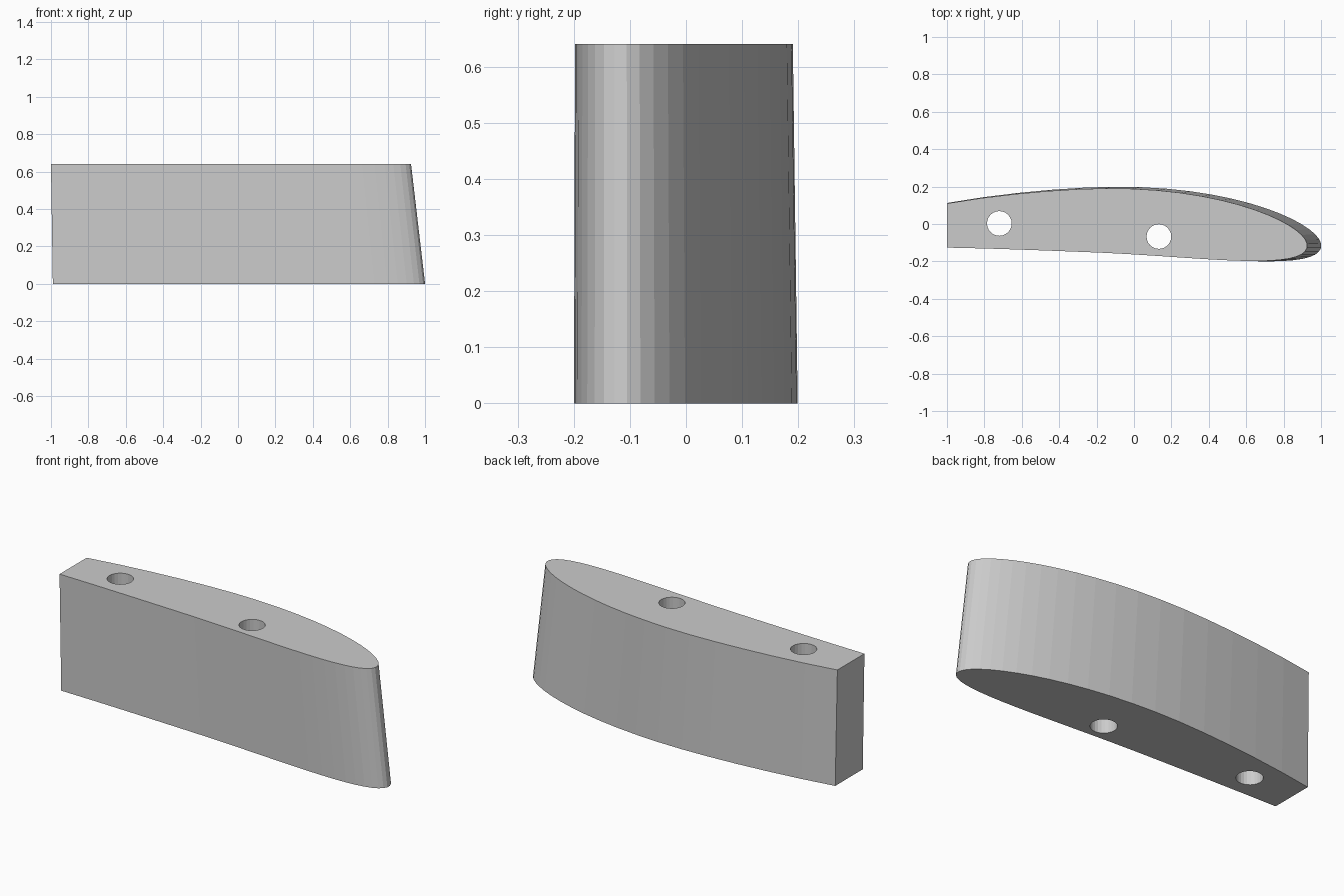
import bpy, bmesh, math

STEPS = 20
HEIGHT = 0.64
THICKNESS, CAMBER, CAMBER_POS = 0.12, 0.05, 0.4
NOSE_Y = -0.127

old = bpy.data.objects.get("Cube")
if old:
    bpy.data.objects.remove(old, do_unlink=True)

grey = bpy.data.materials.new("light grey")
grey.use_nodes = True
grey.diffuse_color = (0.6, 0.6, 0.6, 1)
grey.node_tree.nodes["Principled BSDF"].inputs["Base Color"].default_value = (0.6, 0.6, 0.6, 1)


def half_thickness(s):
    return 5 * THICKNESS * (0.2969 * math.sqrt(s) - 0.126 * s - 0.3516 * s**2
                            + 0.2843 * s**3 - 0.1015 * s**4)


def camber_line(s):
    """Height and slope of the section's mean line."""
    p = CAMBER_POS
    k = CAMBER / (p * p if s < p else (1 - p) ** 2)
    base = 0 if s < p else 1 - 2 * p
    return k * (base + 2 * p * s - s * s), 2 * k * (p - s)


def section(nose_x, back_x, chord):
    """Cambered wing outline, cut off square at the back."""
    s_end = (nose_x - back_x) / chord
    sides = {1: [], -1: []}
    for side, points in sides.items():
        for i in range(STEPS + 1):
            s = s_end * (i / STEPS) ** 2
            y, slope = camber_line(s)
            angle = math.atan(slope)
            t = half_thickness(s) * side
            x = nose_x - chord * (s - t * math.sin(angle))
            if i == STEPS:
                x = back_x
            points.append((x, NOSE_Y + chord * (y + t * math.cos(angle))))
    return sides[1][::-1] + sides[-1][1:]


# Tapered wing block, lofted between the lower and upper sections
bm = bmesh.new()
lower = [bm.verts.new((x, y, 0)) for x, y in section(1.0, -0.99, 3.0)]
upper = [bm.verts.new((x, y, HEIGHT)) for x, y in section(0.925, -1.0, 2.92)]
bm.faces.new(lower)
bm.faces.new(upper)
count = len(lower)
for i in range(count):
    j = (i + 1) % count
    bm.faces.new((lower[i], lower[j], upper[j], upper[i]))
bmesh.ops.recalc_face_normals(bm, faces=bm.faces)
mesh = bpy.data.meshes.new("wing_block")
bm.to_mesh(mesh)
bm.free()
mesh.materials.append(grey)
wing = bpy.data.objects.new("wing_block", mesh)
bpy.context.collection.objects.link(wing)

# Two round holes through the block
for x, y in ((-0.72, 0.003), (0.133, -0.067)):
    bpy.ops.mesh.primitive_cylinder_add(vertices=24, radius=0.066, depth=1,
                                        location=(x, y, HEIGHT / 2))
    cutter = bpy.context.object
    cutter.name = "hole_cutter"
    cutter.hide_render = True
    cutter.data.materials.append(grey)
    cut = wing.modifiers.new("hole", 'BOOLEAN')
    cut.operation = 'DIFFERENCE'
    cut.solver = 'EXACT'
    cut.object = cutter
    bpy.context.view_layer.objects.active = wing
    bpy.ops.object.modifier_apply(modifier=cut.name)
    bpy.data.objects.remove(cutter, do_unlink=True)
